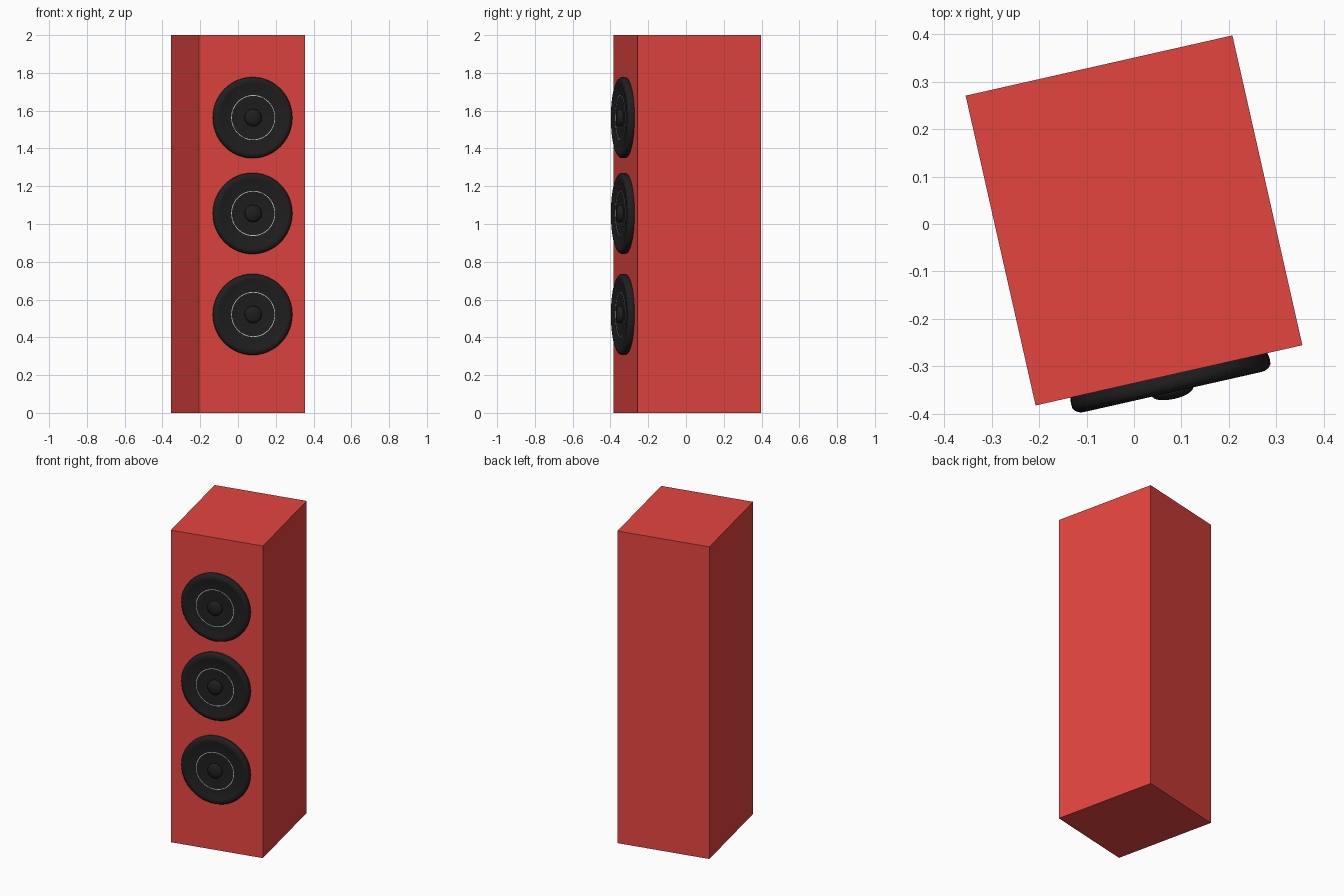
import bpy, bmesh, math
from mathutils import Matrix, Vector

if "Cube" in bpy.data.objects:
    bpy.data.objects.remove(bpy.data.objects["Cube"])

TURN = Matrix.Translation((0, 0.0075, 0)) @ Matrix.Rotation(math.radians(12.73), 4, 'Z')
WIDTH, DEPTH, HEIGHT = 0.577, 0.67, 2.0


def material(name, rgb):
    m = bpy.data.materials.new(name)
    m.diffuse_color = (*rgb, 1)
    m.use_nodes = True
    m.node_tree.nodes["Principled BSDF"].inputs["Base Color"].default_value = m.diffuse_color
    return m


red = material("red_lacquer", (0.78, 0.06, 0.05))
black = material("black_rubber", (0.014, 0.014, 0.014))
silver = material("silver", (0.6, 0.6, 0.6))


def finish(name, bm, mat, matrix, smooth=True):
    bmesh.ops.recalc_face_normals(bm, faces=bm.faces)
    mesh = bpy.data.meshes.new(name)
    bm.to_mesh(mesh)
    bm.free()
    mesh.materials.append(mat)
    obj = bpy.data.objects.new(name, mesh)
    bpy.context.collection.objects.link(obj)
    obj.matrix_world = matrix
    if smooth:
        bpy.ops.object.select_all(action='DESELECT')
        obj.select_set(True)
        bpy.context.view_layer.objects.active = obj
        bpy.ops.object.shade_smooth_by_angle(angle=math.radians(40))
    return obj


def lathe(name, profile, mat, matrix, closed=False, steps=48):
    """Spin (radius, forward distance) points about the y axis; forward is -y."""
    bm = bmesh.new()
    verts = [bm.verts.new((r, -d, 0)) for r, d in profile]
    pairs = list(zip(verts, verts[1:]))
    if closed:
        pairs.append((verts[-1], verts[0]))
    edges = [bm.edges.new(p) for p in pairs]
    bmesh.ops.spin(bm, geom=verts + edges, cent=(0, 0, 0), axis=(0, 1, 0),
                   angle=math.tau, steps=steps)
    bmesh.ops.remove_doubles(bm, verts=bm.verts, dist=0.0002)
    return finish(name, bm, mat, matrix)


# Cabinet
bm = bmesh.new()
bmesh.ops.create_cube(bm, size=1)
bmesh.ops.scale(bm, vec=(WIDTH, DEPTH, HEIGHT), verts=bm.verts)
bmesh.ops.translate(bm, vec=(0, 0, HEIGHT / 2), verts=bm.verts)
finish("cabinet", bm, red, TURN, smooth=False)

# Drivers: rounded frame, shallow cone, thin bright ring and dust cap
DRIVER = [(0.213, 0), (0.215, 0.012), (0.214, 0.024), (0.208, 0.031), (0.199, 0.0355),
          (0.188, 0.036), (0.178, 0.034), (0.168, 0.031), (0.118, 0.028),
          (0.045, 0.024), (0.045, 0.036), (0.040, 0.042), (0.030, 0.047),
          (0.016, 0.050), (0, 0.051)]
RING = [(0.1155, 0.026), (0.1155, 0.030), (0.1195, 0.030), (0.1195, 0.026)]

for label, z in (("lower", 0.521), ("middle", 1.056), ("upper", 1.563)):
    place = TURN @ Matrix.Translation(Vector((0, -DEPTH / 2, z)))
    lathe(label + "_driver", DRIVER, black, place)
    lathe(label + "_driver_ring", RING, silver, place, closed=True)
